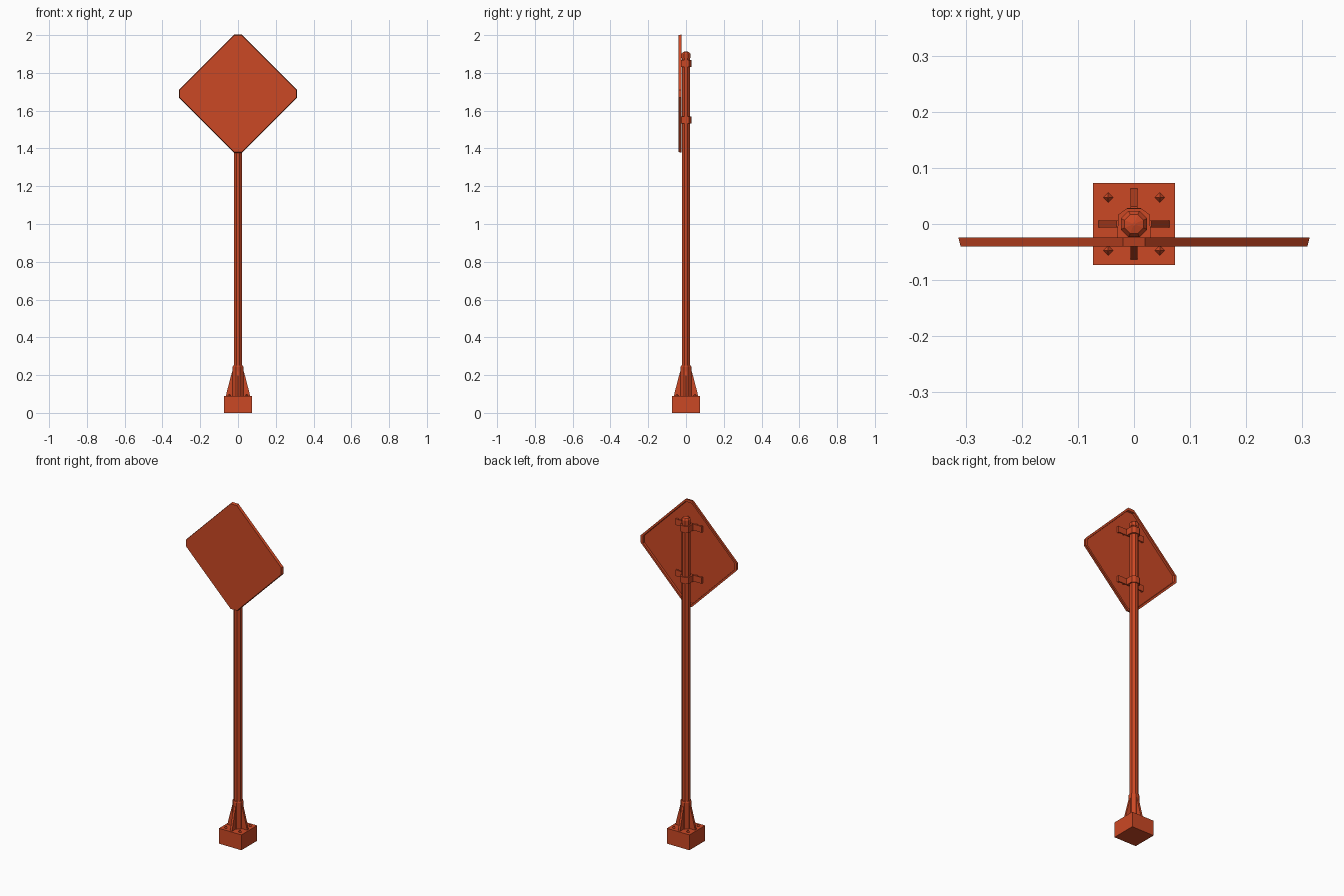
import bpy, bmesh, math
from mathutils import Vector

cube = bpy.data.objects.get("Cube")
if cube:
    bpy.data.objects.remove(cube, do_unlink=True)

paint = bpy.data.materials.new("orange_red_paint")
paint.use_nodes = True
color = (0.6, 0.065, 0.018, 1)
paint.diffuse_color = color
paint.node_tree.nodes["Principled BSDF"].inputs["Base Color"].default_value = color


def finish(name, bm):
    bmesh.ops.recalc_face_normals(bm, faces=bm.faces)
    mesh = bpy.data.meshes.new(name)
    bm.to_mesh(mesh)
    bm.free()
    mesh.materials.append(paint)
    obj = bpy.data.objects.new(name, mesh)
    bpy.context.collection.objects.link(obj)
    return obj


def loft(name, rings):
    """Skin a stack of equal-length rings and cap both ends."""
    bm = bmesh.new()
    loops = [[bm.verts.new(p) for p in ring] for ring in rings]
    n = len(loops[0])
    for low, high in zip(loops, loops[1:]):
        for i in range(n):
            j = (i + 1) % n
            bm.faces.new((low[i], low[j], high[j], high[i]))
    bm.faces.new(loops[0])
    bm.faces.new(loops[-1])
    return finish(name, bm)


def turned(name, profile, sides=8, center=(0, 0), turn=0.5):
    """Faceted upright part from (radius, height) pairs."""
    angles = [(i + turn) * math.tau / sides for i in range(sides)]
    return loft(name, [[(center[0] + r * math.cos(a), center[1] + r * math.sin(a), z)
                        for a in angles] for r, z in profile])


def box(name, low, high):
    corners = [(low[0], low[1]), (high[0], low[1]), (high[0], high[1]), (low[0], high[1])]
    return loft(name, [[(x, y, z) for x, y in corners] for z in (low[2], high[2])])


# Base block, socket and pole
B = 0.073
box("base_block", (-B, -B, 0), (B, B, 0.09))
turned("pole_socket", [(0.031, 0.088), (0.031, 0.243), (0.028, 0.25)])
turned("pole", [(0.0235, 0.09), (0.0235, 1.9)])
turned("pole_cap", [(0.0255, 1.88), (0.0255, 1.9), (0.018, 1.91), (0.003, 1.914)])

# Four tapered gussets around the socket
for i in range(4):
    fin = [(0.02, 0.088), (0.064, 0.088), (0.061, 0.105), (0.031, 0.22), (0.02, 0.22)]
    gusset = loft("gusset_%d" % (i + 1),
                  [[(x, side, z) for x, z in fin] for side in (-0.0065, 0.0065)])
    gusset.rotation_euler.z = i * math.pi / 2

# Anchor bolts
for sx in (-1, 1):
    for sy in (-1, 1):
        turned("anchor_bolt", [(0.009, 0.088), (0.009, 0.092), (0.001, 0.101)],
               4, (sx * 0.046, sy * 0.047), 0)

# Diamond sign panel with clipped corners and a recessed back
def diamond(h, y):
    c = 0.02
    points = [(c, h), (h, c), (h, -c), (c, -h), (-c, -h), (-h, -c), (-h, c), (-c, h)]
    return [(x, y, 1.69 + z) for x, z in points]


loft("sign_panel", [diamond(0.309, -0.04), diamond(0.313, -0.024),
                    diamond(0.297, -0.024), diamond(0.295, -0.036)])

# Two clamps with stand-off brackets behind the panel
for label, z in (("upper", 1.85), ("lower", 1.55)):
    band = [(-0.03, -0.026), (0.03, -0.026), (0.028, 0.017), (0.012, 0.028),
            (-0.012, 0.028), (-0.028, 0.017)]
    loft(label + "_clamp", [[(x, y, z + dz) for x, y in band] for dz in (-0.019, 0.019)])
    box(label + "_bracket", (-0.085, -0.0295, z - 0.018), (0.085, -0.0245, z + 0.018))
    for x in (-0.08, -0.045, 0.045, 0.08):
        box(label + "_bracket_foot", (x - 0.005, -0.0365, z - 0.018),
            (x + 0.005, -0.029, z + 0.018))
